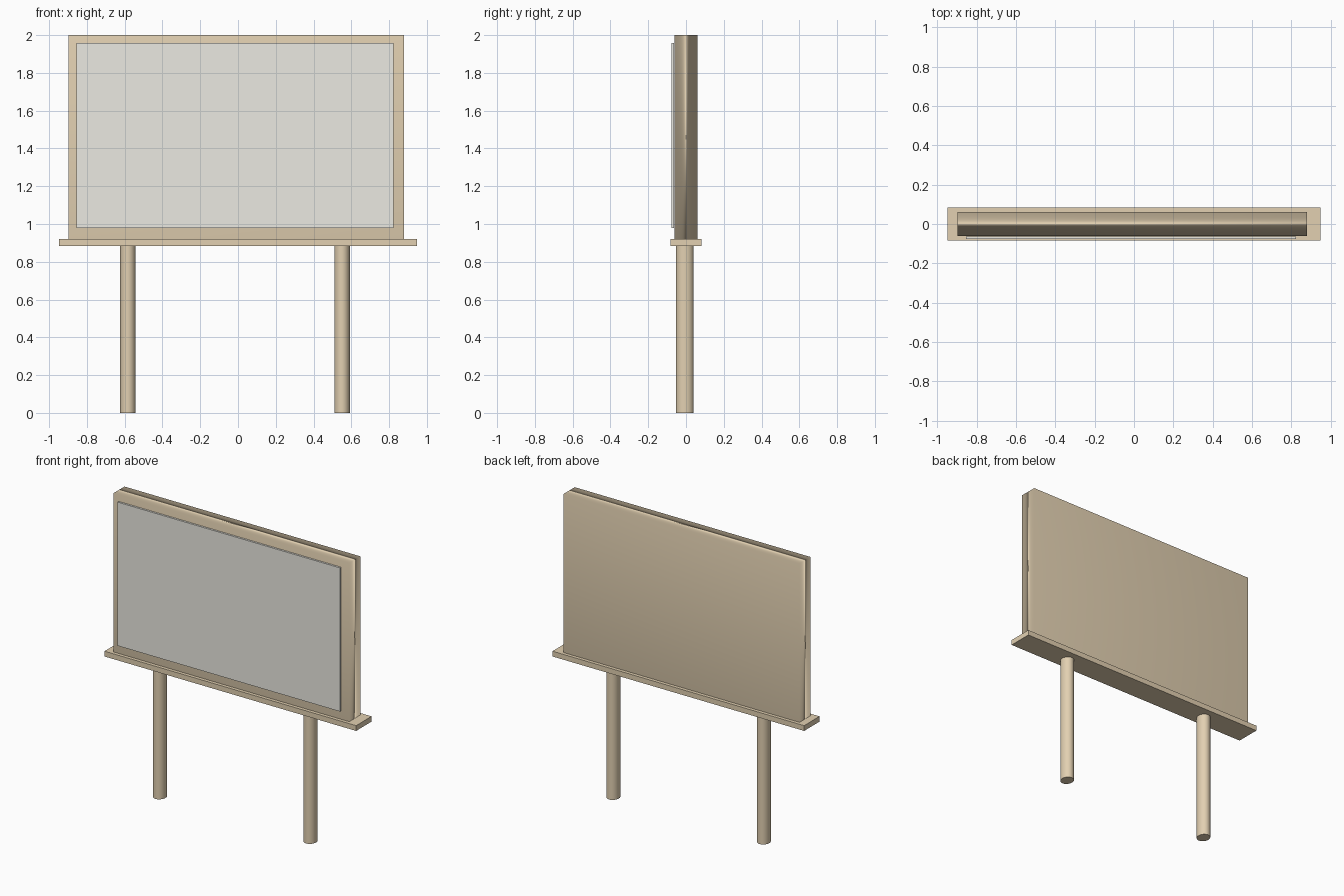
import bpy, math

if "Cube" in bpy.data.objects:
    bpy.data.objects.remove(bpy.data.objects["Cube"])


def material(name, rgb):
    m = bpy.data.materials.new(name)
    m.diffuse_color = (*rgb, 1)
    m.use_nodes = True
    m.node_tree.nodes["Principled BSDF"].inputs["Base Color"].default_value = m.diffuse_color
    return m


wood = material("tan_wood", (0.76, 0.63, 0.44))
grey = material("screen_grey", (0.83, 0.82, 0.76))


def finish(name, mat):
    o = bpy.context.object
    o.name = name
    o.data.materials.append(mat)
    bpy.ops.object.transform_apply(location=False, rotation=False, scale=True)
    return o


def box(name, x, y, z, mat):
    """Box from (min, max) ranges on each axis."""
    spans = (x, y, z)
    bpy.ops.mesh.primitive_cube_add(size=1, location=[(a + b) / 2 for a, b in spans])
    bpy.context.object.scale = [b - a for a, b in spans]
    return finish(name, mat)


# Board: slab smoothed across its edges, large faces kept flat by weighted normals
board = box("board", (-0.897, 0.88), (-0.06, 0.06), (0.92, 2.0), wood)
bpy.ops.object.shade_smooth()
weighted = board.modifiers.new("flat_faces", 'WEIGHTED_NORMAL')
weighted.mode = 'FACE_AREA'
weighted.weight = 50
bpy.ops.object.modifier_apply(modifier=weighted.name)

# Thin display sheet floating just in front of the board
box("display_sheet", (-0.855, 0.822), (-0.077, -0.064), (0.98, 1.958), grey)

# Ledge under the board
box("ledge", (-0.948, 0.948), (-0.083, 0.083), (0.884, 0.92), wood)

# Two slightly oval posts
for side, x in (("left", -0.583), ("right", 0.551)):
    bpy.ops.mesh.primitive_cylinder_add(vertices=32, radius=1, depth=0.885,
                                        location=(x, -0.006, 0.4425))
    bpy.context.object.scale = (0.041, 0.047, 1)
    finish(side + "_post", wood)
    bpy.ops.object.shade_smooth_by_angle(angle=math.radians(30))
